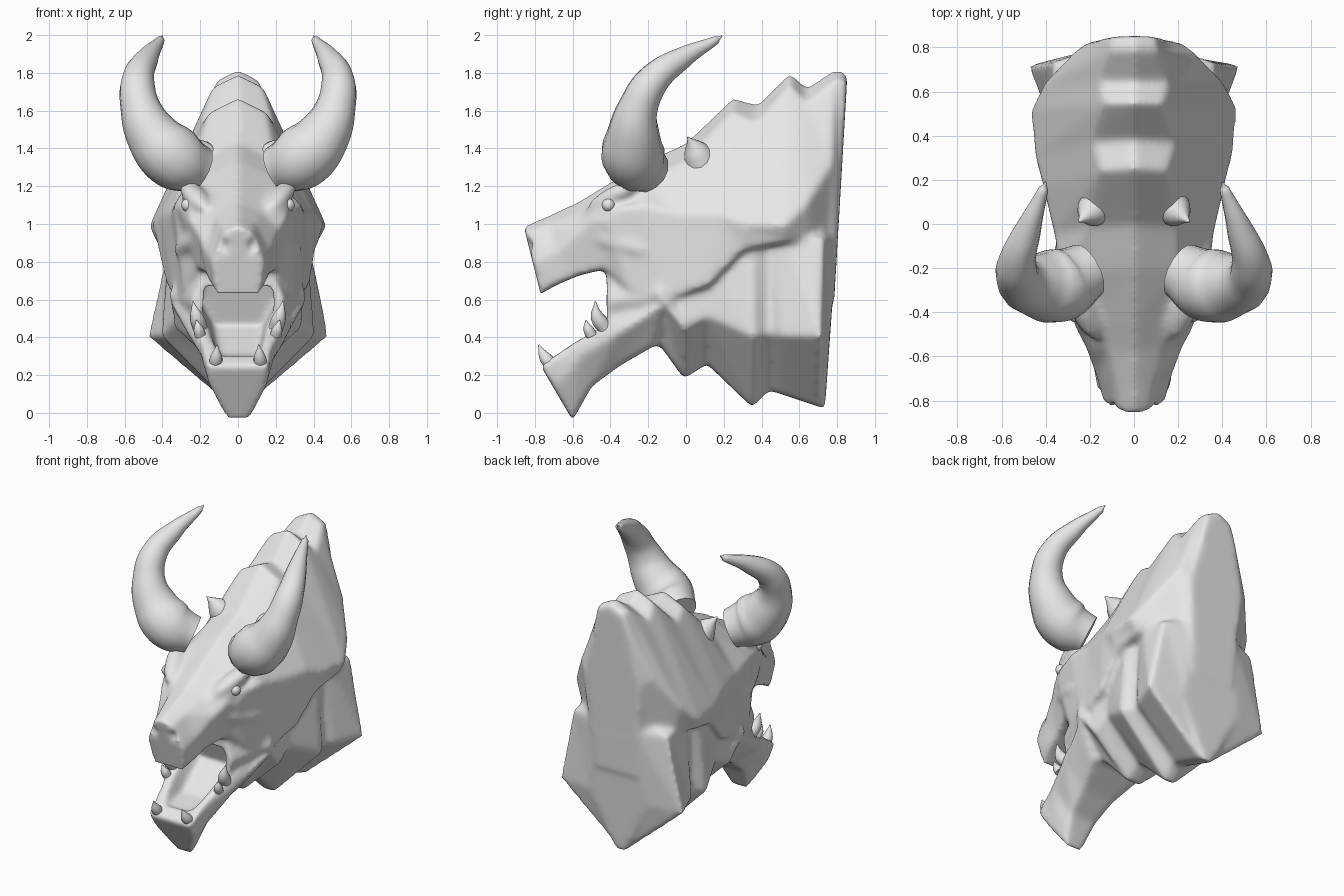
import bpy, bmesh, math
from mathutils import Matrix, Vector

cube = bpy.data.objects.get("Cube")
if cube:
    bpy.data.objects.remove(cube)

clay = bpy.data.materials.new("grey clay")
clay.use_nodes = True
GREY = (0.8, 0.8, 0.8, 1)
clay.diffuse_color = GREY
clay.node_tree.nodes["Principled BSDF"].inputs["Base Color"].default_value = GREY


def loft(bm, stations, crown):
    """Skin mirrored sections: top y z, bottom y z, top width, side width, side height, bottom width."""
    rings = []
    for yt, zt, yb, zb, wt, wm, m, wb in stations:
        top, bottom = Vector((0, yt, zt)), Vector((0, yb, zb))
        side = [(0, 0), (wt, crown * wt / (zt - zb)), (wm, m), (wb, 1), (0, 1)]
        outline = side + [(-w, t) for w, t in side[-2:0:-1]]
        rings.append([bm.verts.new(top.lerp(bottom, t) + Vector((w, 0, 0))) for w, t in outline])
    for a, b in zip(rings, rings[1:]):
        for i in range(len(a)):
            j = (i + 1) % len(a)
            bm.faces.new((a[i], a[j], b[j], b[i]))
    bm.faces.new(rings[0])
    bm.faces.new(rings[-1])


def pair(bm, centre, radii, tilt=0, turn=0):
    """Mirrored ellipsoids; a positive turn swings the front end inwards."""
    x, y, z = centre
    for s in (-1, 1):
        matrix = (Matrix.Translation((s * x, y, z)) @ Matrix.Rotation(-s * turn, 4, 'Z')
                  @ Matrix.Rotation(tilt, 4, 'X') @ Matrix.Diagonal((*radii, 1)))
        bmesh.ops.create_uvsphere(bm, u_segments=32, v_segments=20, radius=1, matrix=matrix)


def make_object(name, bm):
    bmesh.ops.recalc_face_normals(bm, faces=bm.faces)
    mesh = bpy.data.meshes.new(name)
    bm.to_mesh(mesh)
    bm.free()
    mesh.materials.append(clay)
    obj = bpy.data.objects.new(name, mesh)
    bpy.context.collection.objects.link(obj)
    return obj


def bake(obj):
    bpy.ops.object.select_all(action='DESELECT')
    obj.select_set(True)
    bpy.context.view_layer.objects.active = obj
    bpy.ops.object.convert(target='MESH')
    bpy.ops.object.shade_smooth()


def taper(name, points):
    """Mirrored pair of curved tapering tubes; each point is x, y, z, radius."""
    for s, label in ((1, "left_"), (-1, "right_")):
        curve = bpy.data.curves.new(label + name, 'CURVE')
        curve.dimensions = '3D'
        curve.bevel_depth = 1
        curve.bevel_resolution = 5
        curve.resolution_u = 8
        curve.use_fill_caps = True
        spline = curve.splines.new('BEZIER')
        spline.radius_interpolation = 'CARDINAL'
        spline.bezier_points.add(len(points) - 1)
        for p, (x, y, z, r) in zip(spline.bezier_points, points):
            p.co = (s * x, y, z)
            p.radius = r
            p.handle_left_type = p.handle_right_type = 'AUTO'
        curve.materials.append(clay)
        obj = bpy.data.objects.new(label + name, curve)
        bpy.context.collection.objects.link(obj)
        bake(obj)


body = bmesh.new()
# Skull, from the snout back to the crest
loft(body, [
    (-.86, .99, -.77, .63, .07, .14, .55, .12),
    (-.72, 1.05, -.68, .68, .09, .17, .55, .15),
    (-.57, 1.12, -.56, .73, .12, .22, .4, .17),
    (-.44, 1.2, -.43, .76, .19, .29, .27, .22),
    (-.2, 1.34, -.3, .65, .2, .34, .35, .29),
    (0, 1.43, -.1, .6, .2, .36, .45, .34),
    (.25, 1.67, .12, .67, .15, .41, .62, .38),
    (.38, 1.63, .3, .86, .19, .45, .82, .41),
    (.55, 1.8, .52, .9, .13, .47, .9, .42),
    (.64, 1.72, .64, .9, .16, .41, .75, .35),
    (.79, 1.82, .75, .7, .11, .28, .45, .18),
    (.855, 1.8, .785, .6, .1, .21, .45, .16)], .5)
# Cheeks and the layered neck plates
loft(body, [
    (-.42, .85, -.42, .42, .18, .25, .6, .2),
    (-.2, .95, -.2, .38, .25, .32, .6, .2),
    (-.12, .95, -.14, .36, .27, .37, .55, .15),
    (-.02, .95, -.01, .18, .3, .34, .65, .05),
    (.12, .98, .11, .26, .31, .32, .65, .05),
    (.36, 1.1, .35, .03, .37, .41, .65, .04),
    (.45, 1.12, .44, .12, .33, .35, .7, .04),
    (.52, 1.13, .5, .1, .36, .4, .7, .04),
    (.735, 1.1, .71, .03, .37, .48, .65, .04),
    (.805, 1, .735, .02, .16, .22, .6, .04)], .5)
# Lower jaw
loft(body, [
    (-.12, .62, -.16, .36, .3, .36, .15, .2),
    (-.38, .49, -.35, .25, .25, .27, .3, .13),
    (-.58, .38, -.5, .14, .19, .2, .3, .1),
    (-.77, .25, -.6, -.04, .165, .15, .4, .06)], 0)
# Brows and cheekbones
pair(body, (.23, -.38, 1.15), (.06, .17, .05), .45, .4)
pair(body, (.25, -.36, .9), (.05, .2, .05), -.25, .4)
head = make_object("head", body)

# Hollows for mouth, eye sockets and nostrils
hollow = bmesh.new()
loft(hollow, [
    (-.76, .42, -.66, .28, .13, .13, .6, .07),
    (-.57, .6, -.47, .31, .16, .165, .5, .1),
    (-.33, .71, -.23, .46, .19, .21, .4, .13)], 0)
pair(hollow, (.32, -.44, 1.06), (.05, .12, .05), .3, .4)
pair(hollow, (.075, -.86, .88), (.035, .06, .05))
cutter = make_object("hollow_cutter", hollow)
cutter.hide_render = True


def remesh():
    mod = head.modifiers.new("Remesh", 'REMESH')
    mod.mode = 'VOXEL'
    mod.voxel_size = .014


remesh()
cut = head.modifiers.new("Hollows", 'BOOLEAN')
cut.operation = 'DIFFERENCE'
cut.solver = 'EXACT'
cut.object = cutter
remesh()
soften = head.modifiers.new("Soften", 'SMOOTH')
soften.factor = .5
soften.iterations = 16
bake(head)
bpy.data.objects.remove(cutter)

# Eyes
eyes = bmesh.new()
pair(eyes, (.265, -.41, 1.1), (.035, .035, .035))
bake(make_object("eyes", eyes))

# Horns, ear spikes and lower teeth
taper("horn", [(.21, -.21, 1.285, .13), (.335, -.275, 1.35, .168), (.445, -.28, 1.46, .145),
               (.515, -.255, 1.61, .108), (.53, -.175, 1.76, .087), (.475, -.01, 1.885, .057),
               (.41, .16, 1.975, .022), (.4, .19, 1.995, .004)])
taper("ear_spike", [(.14, .1, 1.28, .1), (.2, .05, 1.39, .065), (.25, .01, 1.46, .004)])
taper("front_tooth", [(.12, -.71, .25, .035), (.115, -.75, .3, .03), (.11, -.78, .36, .004)])
taper("small_tooth", [(.2, -.5, .41, .03), (.21, -.52, .45, .025), (.22, -.53, .49, .004)])
taper("large_tooth", [(.2, -.43, .45, .04), (.22, -.47, .51, .035), (.24, -.48, .59, .004)])
